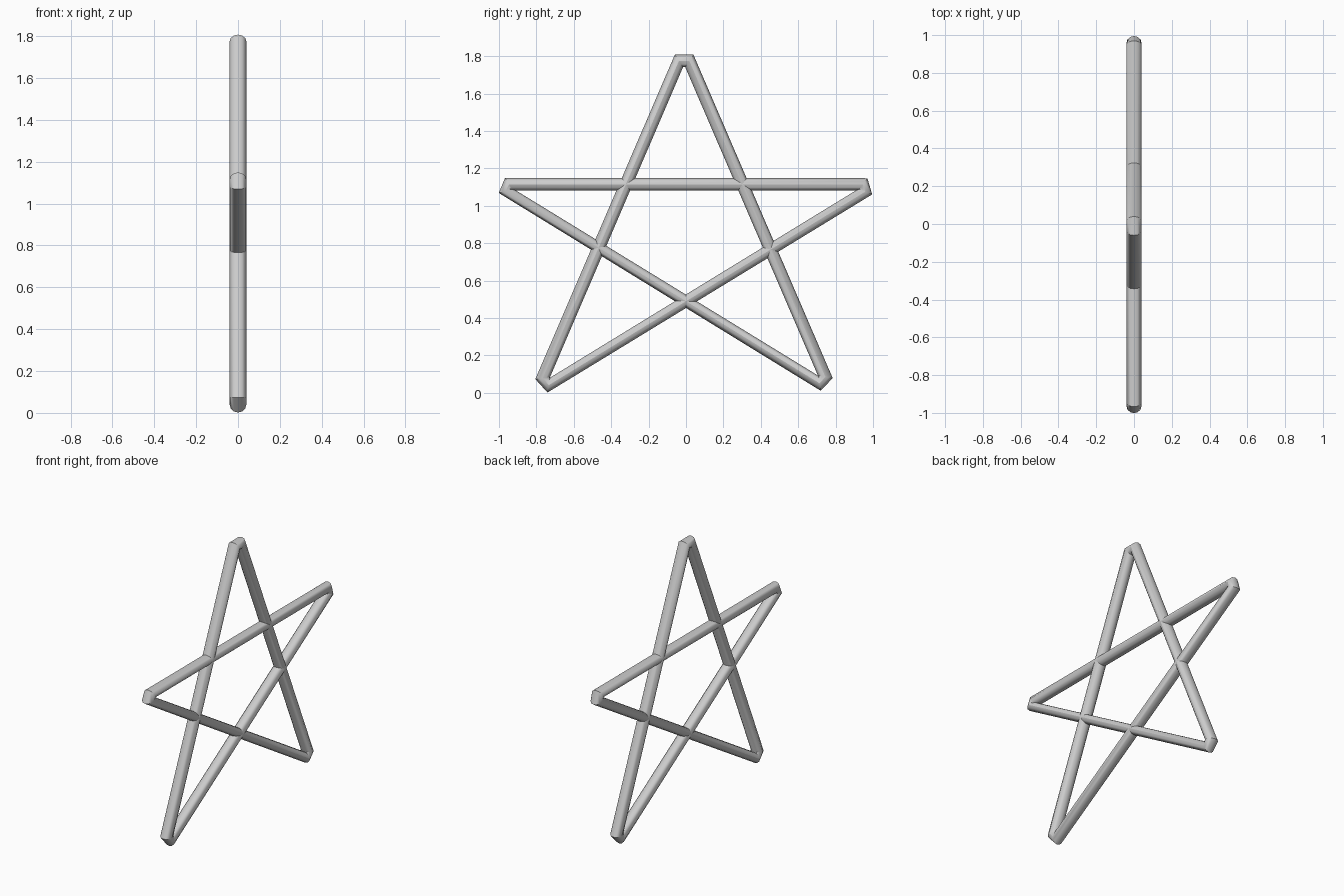
import bpy

if "Cube" in bpy.data.objects:
    bpy.data.objects.remove(bpy.data.objects["Cube"])

# Star path in the YZ plane: two points at each blunt tip, crossing bars between
path = [(-0.038, 1.774), (0.018, 1.774),    # top tip
        (0.745, 0.085), (0.714, 0.051),     # right foot
        (-0.963, 1.080), (-0.946, 1.115),   # left tip
        (0.946, 1.115), (0.958, 1.075),     # right tip
        (-0.734, 0.041), (-0.766, 0.079)]   # left foot

# Round tube swept along the closed path
curve = bpy.data.curves.new("star_tube", 'CURVE')
curve.dimensions = '3D'
curve.bevel_depth = 0.04
curve.bevel_resolution = 4
spline = curve.splines.new('POLY')
spline.points.add(len(path) - 1)
for point, (y, z) in zip(spline.points, path):
    point.co = (0, y, z, 1)
spline.use_cyclic_u = True

star = bpy.data.objects.new("star_tube", curve)
bpy.context.collection.objects.link(star)

# Convert to a mesh with soft sides and crisp tips
bpy.context.view_layer.objects.active = star
star.select_set(True)
bpy.ops.object.convert(target='MESH')
bpy.ops.object.shade_smooth_by_angle(angle=0.6)
